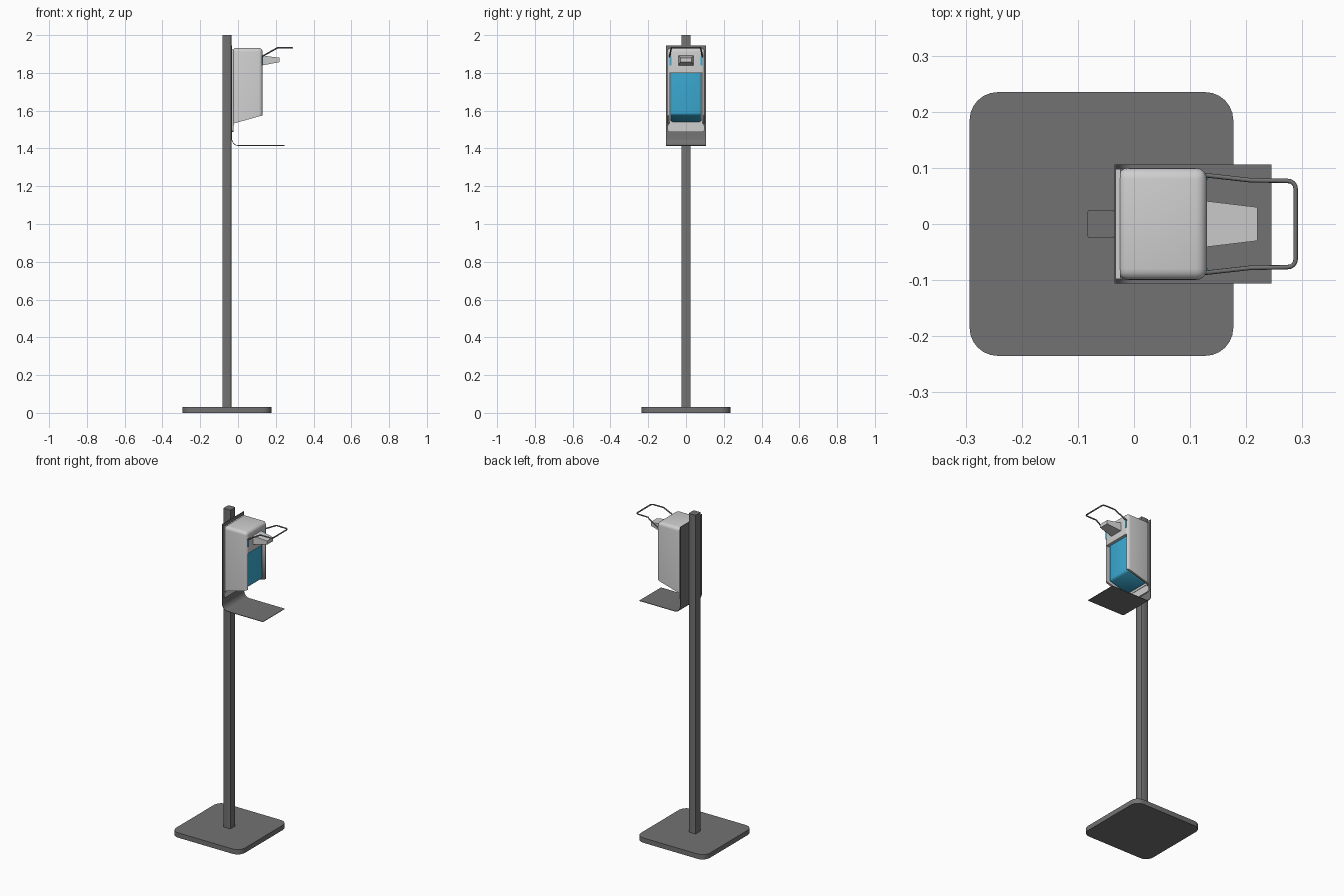
import bpy, bmesh, math
from mathutils import Vector

if "Cube" in bpy.data.objects:
    bpy.data.objects.remove(bpy.data.objects["Cube"])


def material(name, rgb):
    m = bpy.data.materials.new(name)
    m.diffuse_color = (*rgb, 1)
    m.use_nodes = True
    m.node_tree.nodes["Principled BSDF"].inputs["Base Color"].default_value = m.diffuse_color
    return m


DARK = material("dark grey metal", (0.17, 0.17, 0.17))
LIGHT = material("light grey plastic", (0.62, 0.62, 0.62))
BLUE = material("blue liquid", (0.045, 0.41, 0.66))


def finish(bm, name, mat, smooth=True):
    bmesh.ops.recalc_face_normals(bm, faces=bm.faces)
    me = bpy.data.meshes.new(name)
    bm.to_mesh(me)
    bm.free()
    ob = bpy.data.objects.new(name, me)
    bpy.context.collection.objects.link(ob)
    me.materials.append(mat)
    bpy.ops.object.select_all(action='DESELECT')
    bpy.context.view_layer.objects.active = ob
    ob.select_set(True)
    if smooth:
        bpy.ops.object.shade_smooth_by_angle(angle=math.radians(35))
    return ob


def prism(name, profile, y0, y1, mat, bevel=0, segs=3, pick=lambda m, d: True):
    """Extrude an (x, z) profile along y; bevel edges picked by midpoint and direction."""
    bm = bmesh.new()
    f = bm.faces.new([bm.verts.new((x, y0, z)) for x, z in profile])
    new = bmesh.ops.extrude_face_region(bm, geom=[f])["geom"]
    bmesh.ops.translate(bm, vec=(0, y1 - y0, 0),
                        verts=[v for v in new if isinstance(v, bmesh.types.BMVert)])
    if bevel:
        edges = [e for e in bm.edges
                 if pick((e.verts[0].co + e.verts[1].co) / 2,
                         (e.verts[0].co - e.verts[1].co).normalized())]
        bmesh.ops.bevel(bm, geom=edges, offset=bevel, segments=segs,
                        profile=0.5, affect='EDGES')
    return finish(bm, name, mat)


def rect(x0, x1, z0, z1):
    return [(x0, z0), (x1, z0), (x1, z1), (x0, z1)]


def upright(m, d):
    return abs(d.z) > 0.9


# Floor plate with rounded corners, and square post
prism("base_plate", rect(-0.293, 0.177, 0, 0.03), -0.235, 0.235, DARK, 0.05, 6, upright)
prism("post", rect(-0.083, -0.035, 0.028, 2.0), -0.025, 0.025, DARK, 0.004, 2, upright)

# Bent sheet: back plate curving into the drip tray
outer = [(-0.035, 1.945)]
inner = [(-0.032, 1.945)]
for i in range(9):
    a = math.pi + math.pi / 2 * i / 8
    c, s = math.cos(a), math.sin(a)
    outer.append((0.0 + 0.035 * c, 1.455 + 0.041 * s))
    inner.append((0.0 + 0.032 * c, 1.455 + 0.038 * s))
outer.append((0.245, 1.414))
inner.append((0.245, 1.417))
prism("back_plate_and_tray", outer + inner[::-1], -0.106, 0.106, DARK)

# Light mounting panel behind the housing
prism("mounting_panel", rect(-0.032, -0.024, 1.487, 1.925), -0.098, 0.098, LIGHT, 0.015, 4,
      lambda m, d: abs(d.x) > 0.9 and m.z < 1.6)

# Housing: rounded shell with slanted bottom, open front and bottom
housing = prism("housing", [(-0.03, 1.53), (0.13, 1.575), (0.13, 1.932), (-0.03, 1.932)],
                -0.1, 0.1, LIGHT, 0.02, 4, lambda m, d: m.z > 1.6)
cutter = prism("housing_cutter", rect(-0.022, 0.3, 1.4, 1.80), -0.087, 0.087, LIGHT)
cutter.hide_render = True
mod = housing.modifiers.new("opening", 'BOOLEAN')
mod.operation, mod.solver, mod.object = 'DIFFERENCE', 'EXACT', cutter
bpy.context.view_layer.objects.active = housing
bpy.ops.object.modifier_apply(modifier=mod.name)
bpy.data.objects.remove(cutter)

# Blue bottle recessed in the shell
prism("bottle", [(-0.022, 1.538), (0.112, 1.577), (0.112, 1.802), (-0.022, 1.802)],
      -0.083, 0.083, BLUE, 0.012, 3, lambda m, d: m.z < 1.79)

# Tapered nozzle
bm = bmesh.new()
rings = [[bm.verts.new((x, sy * w, z)) for sy, z in ((-1, lo), (1, lo), (1, hi), (-1, hi))]
         for x, w, lo, hi in ((0.12, 0.042, 1.838, 1.893), (0.22, 0.03, 1.857, 1.88))]
for i in range(4):
    j = (i + 1) % 4
    bm.faces.new((rings[0][i], rings[0][j], rings[1][j], rings[1][i]))
bm.faces.new(rings[0])
bm.faces.new(rings[1])
finish(bm, "nozzle", LIGHT, False)

for s, side in ((-1, "left"), (1, "right")):
    # Slots where the lever enters, showing blue
    prism(side + "_lever_slot", rect(0.127, 0.1315, 1.84, 1.888),
          s * 0.083 - 0.005, s * 0.083 + 0.005, BLUE)
    # Small fixing screws at the foot of the panel
    prism(side + "_screw", rect(-0.025, -0.02, 1.522, 1.538),
          s * 0.094 - 0.005, s * 0.094 + 0.005, DARK)

# Bent wire lever
half = [(0.11, 0.088, 1.86), (0.127, 0.087, 1.887), (0.145, 0.085, 1.897),
        (0.208, 0.078, 1.932), (0.272, 0.077, 1.932)]
half += [(0.274 + 0.014 * math.sin(a), 0.063 + 0.014 * math.cos(a), 1.932)
         for a in (math.pi / 8 * i for i in range(1, 5))]
path = half + [(x, -y, z) for x, y, z in reversed(half)]
cu = bpy.data.curves.new("lever", 'CURVE')
cu.dimensions = '3D'
cu.bevel_depth = 0.004
cu.bevel_resolution = 2
cu.use_fill_caps = True
sp = cu.splines.new('POLY')
sp.points.add(len(path) - 1)
for p, co in zip(sp.points, path):
    p.co = (*co, 1)
cu.materials.append(DARK)
lever = bpy.data.objects.new("lever", cu)
bpy.context.collection.objects.link(lever)
bpy.ops.object.select_all(action='DESELECT')
bpy.context.view_layer.objects.active = lever
lever.select_set(True)
bpy.ops.object.convert(target='MESH')
bpy.ops.object.shade_smooth_by_angle(angle=math.radians(50))
